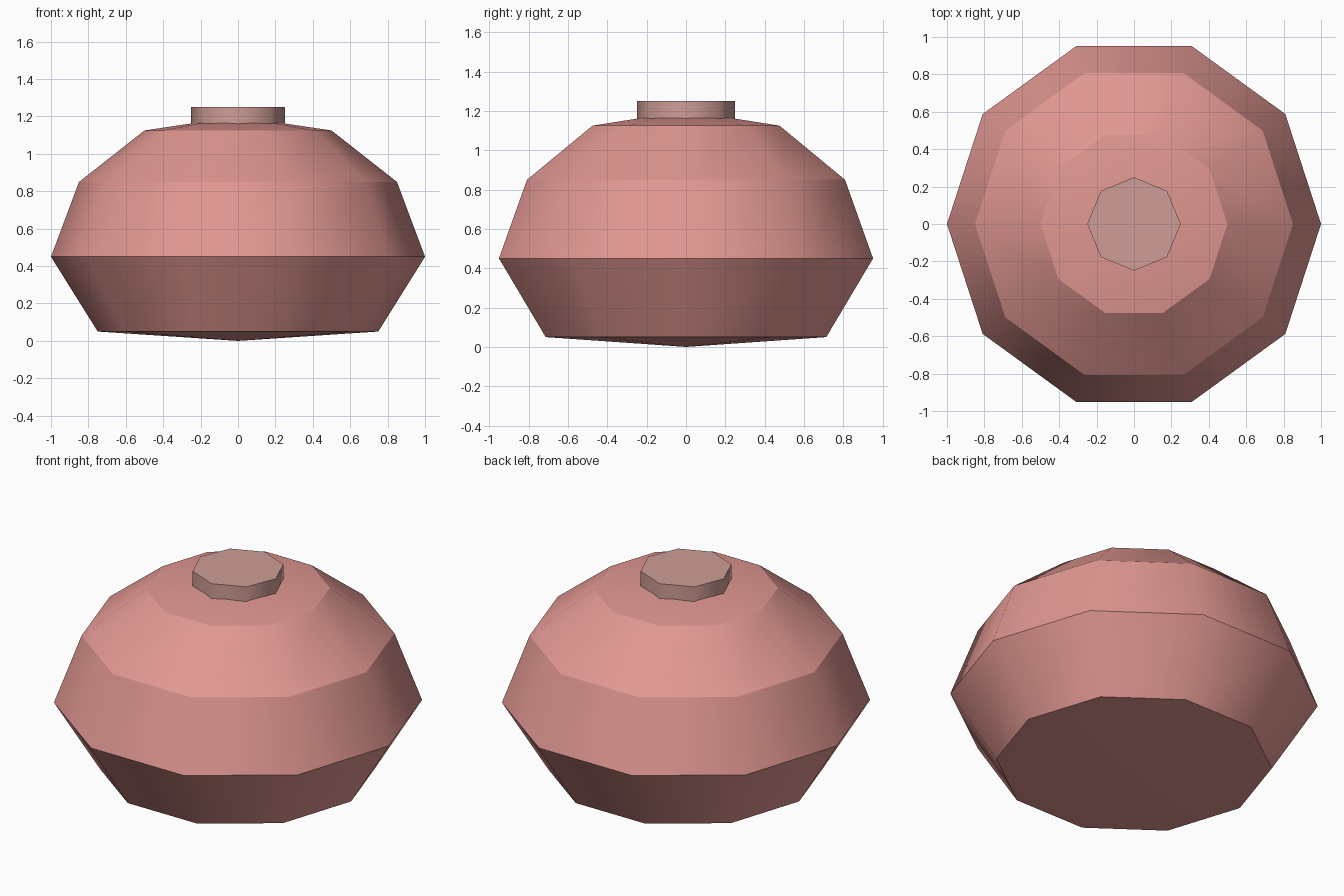
import bpy
import bmesh
import math

if "Cube" in bpy.data.objects:
    bpy.data.objects.remove(bpy.data.objects["Cube"])


def material(name, rgb):
    m = bpy.data.materials.new(name)
    m.diffuse_color = (*rgb, 1.0)
    m.use_nodes = True
    m.node_tree.nodes["Principled BSDF"].inputs["Base Color"].default_value = m.diffuse_color
    return m


def lathe(name, profile, sides, mat):
    """Spin (radius, height) points; smooth around, crisp between rings."""
    bm = bmesh.new()
    rings = []
    for r, z in profile:
        count = sides if r > 0 else 1
        rings.append([bm.verts.new((r * math.cos(math.tau * i / sides),
                                    r * math.sin(math.tau * i / sides), z))
                      for i in range(count)])
    for low, high in zip(rings, rings[1:]):
        for i in range(sides):
            j = (i + 1) % sides
            if len(low) == 1:
                bm.faces.new((low[0], high[j], high[i]))
            elif len(high) == 1:
                bm.faces.new((low[i], low[j], high[0]))
            else:
                bm.faces.new((low[i], low[j], high[j], high[i]))
    # Close open ends with flat caps
    if len(rings[0]) > 1:
        bm.faces.new(rings[0][::-1])
    if len(rings[-1]) > 1:
        bm.faces.new(rings[-1])
    for f in bm.faces:
        f.smooth = True
    # Horizontal ring edges stay sharp
    for e in bm.edges:
        a, b = e.verts
        e.smooth = abs(a.co.z - b.co.z) > 1e-5
    mesh = bpy.data.meshes.new(name)
    bm.to_mesh(mesh)
    bm.free()
    mesh.materials.append(mat)
    obj = bpy.data.objects.new(name, mesh)
    bpy.context.collection.objects.link(obj)
    return obj


pink = material("dusty_pink", (0.75, 0.31, 0.285))
mauve = material("greyish_pink", (0.62, 0.335, 0.305))

# Ten-sided squat body with shallow conical base and top
lathe("body", [(0, 0), (0.75, 0.05), (1.0, 0.45), (0.85, 0.85),
               (0.5, 1.125), (0, 1.2)], 10, pink)

# Eight-sided stub on the top
lathe("stem_stub", [(0.25, 1.15), (0.25, 1.25)], 8, mauve)
